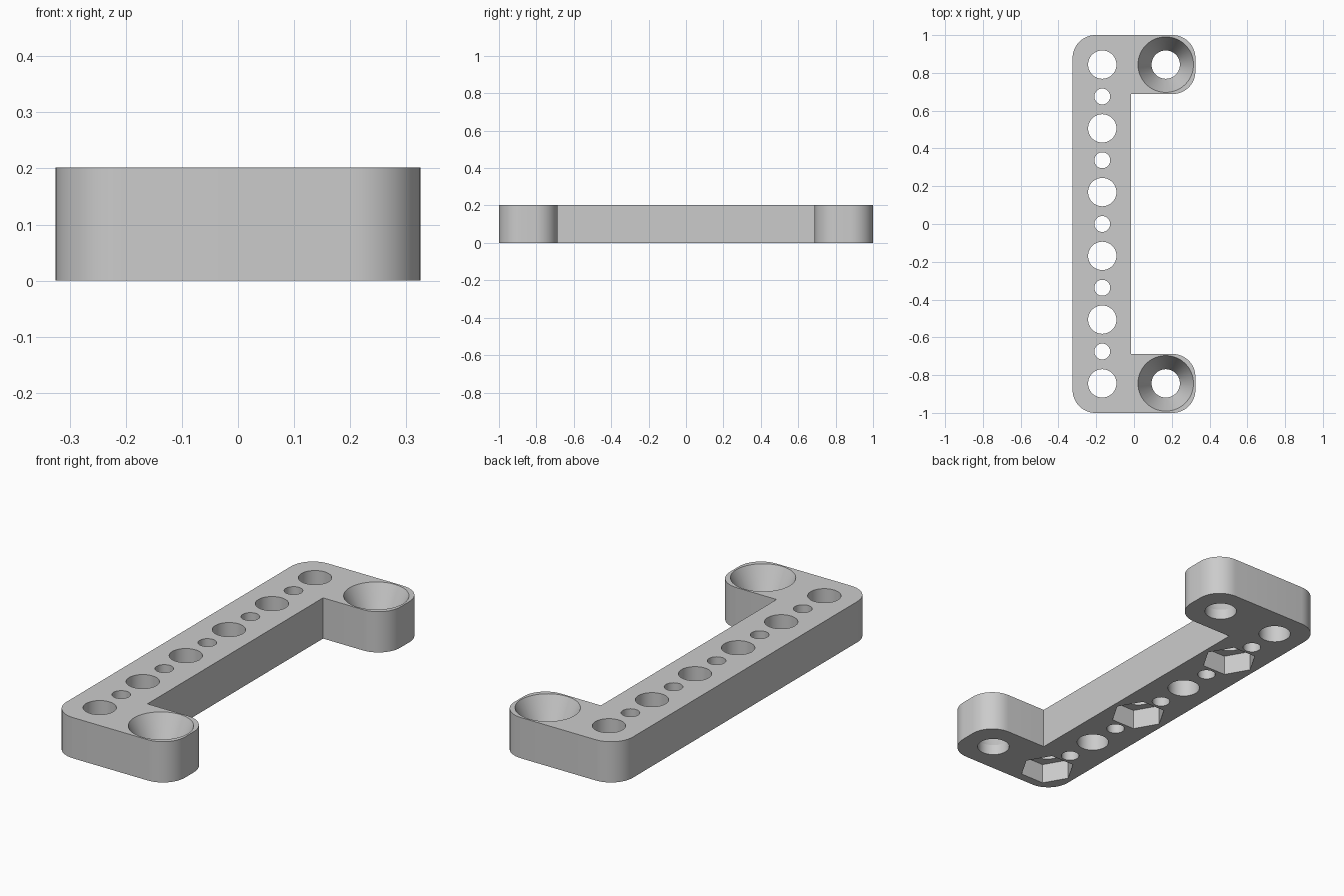
import bpy, bmesh
from math import cos, sin, pi, radians

if "Cube" in bpy.data.objects:
    bpy.data.objects.remove(bpy.data.objects["Cube"])

HEIGHT = 0.202
HALF_X, HALF_Y = 0.325, 1.0
INNER_X, INNER_Y = -0.015, 0.688
CORNER = 0.12
HOLE_X, PITCH = 0.168, 0.3375
BORE, PIN, SINK = 0.075, 0.042, 0.147

grey = bpy.data.materials.new("light_grey")
grey.use_nodes = True
grey.diffuse_color = (0.6, 0.6, 0.6, 1)
grey.node_tree.nodes["Principled BSDF"].inputs["Base Color"].default_value = (0.6, 0.6, 0.6, 1)


def make_object(name, bm):
    bmesh.ops.recalc_face_normals(bm, faces=bm.faces)
    mesh = bpy.data.meshes.new(name)
    bm.to_mesh(mesh)
    bm.free()
    mesh.materials.append(grey)
    obj = bpy.data.objects.new(name, mesh)
    bpy.context.collection.objects.link(obj)
    return obj


def add_stack(bm, x, y, rings, sides=48):
    """Closed solid through (z, radius) rings around a vertical axis."""
    loops = [[bm.verts.new((x + r * cos(2 * pi * i / sides),
                            y + r * sin(2 * pi * i / sides), z))
              for i in range(sides)] for z, r in rings]
    bm.faces.new(loops[0])
    bm.faces.new(loops[-1])
    for low, high in zip(loops, loops[1:]):
        for i in range(sides):
            j = (i + 1) % sides
            bm.faces.new((low[i], low[j], high[j], high[i]))


def rounded(cx, cy, start, steps=12):
    """Quarter arc of the outline, counter-clockwise."""
    return [(cx + CORNER * cos(start + pi / 2 * i / steps),
             cy + CORNER * sin(start + pi / 2 * i / steps)) for i in range(steps + 1)]


# Bracket body: long bar with an arm at each end
ox, oy = HALF_X - CORNER, HALF_Y - CORNER
iy = INNER_Y + CORNER
outline = (rounded(-ox, -oy, pi) + rounded(ox, -oy, -pi / 2)
           + rounded(ox, -iy, 0) + [(INNER_X, -INNER_Y), (INNER_X, INNER_Y)]
           + rounded(ox, iy, -pi / 2) + rounded(ox, oy, 0) + rounded(-ox, oy, pi / 2))
bm = bmesh.new()
base = bm.faces.new([bm.verts.new((x, y, 0)) for x, y in outline])
top = bmesh.ops.extrude_face_region(bm, geom=[base])["geom"]
bmesh.ops.translate(bm, vec=(0, 0, HEIGHT),
                    verts=[v for v in top if isinstance(v, bmesh.types.BMVert)])
bracket = make_object("bracket", bm)

# Through holes: wide bores alternating with narrow pin holes
bm = bmesh.new()
for k in range(-5, 6):
    radius = BORE if k % 2 else PIN
    add_stack(bm, -HOLE_X, k * PITCH / 2, [(-0.05, radius), (HEIGHT + 0.05, radius)])
bores = make_object("bore_cutter", bm)

# Countersunk arm holes and hexagonal nut pockets underneath
bm = bmesh.new()
slope = (SINK - BORE) / 0.15
for side in (-1, 1):
    add_stack(bm, HOLE_X, side * PITCH * 2.5,
              [(-0.05, BORE), (HEIGHT - 0.15, BORE), (HEIGHT + 0.02, SINK + 0.02 * slope)], 64)
for k in (-5, -1, 3):
    add_stack(bm, -HOLE_X, k * PITCH / 2, [(-0.05, 0.13), (0.1, 0.13)], 6)
recesses = make_object("recess_cutter", bm)

# Cut the body and discard the cutters
for cutter in (bores, recesses):
    cutter.hide_render = True
    mod = bracket.modifiers.new(cutter.name, 'BOOLEAN')
    mod.operation = 'DIFFERENCE'
    mod.solver = 'EXACT'
    mod.object = cutter
bpy.context.view_layer.update()
evaluated = bracket.evaluated_get(bpy.context.evaluated_depsgraph_get())
cut_mesh = bpy.data.meshes.new_from_object(evaluated)
bracket.modifiers.clear()
bracket.data = cut_mesh
for cutter in (bores, recesses):
    bpy.data.objects.remove(cutter)
cut_mesh.materials.clear()
cut_mesh.materials.append(grey)
for poly in cut_mesh.polygons:
    poly.material_index = 0

# Smooth curved walls, crisp edges
bpy.ops.object.select_all(action='DESELECT')
bracket.select_set(True)
bpy.context.view_layer.objects.active = bracket
bpy.ops.object.shade_smooth_by_angle(angle=radians(20))
